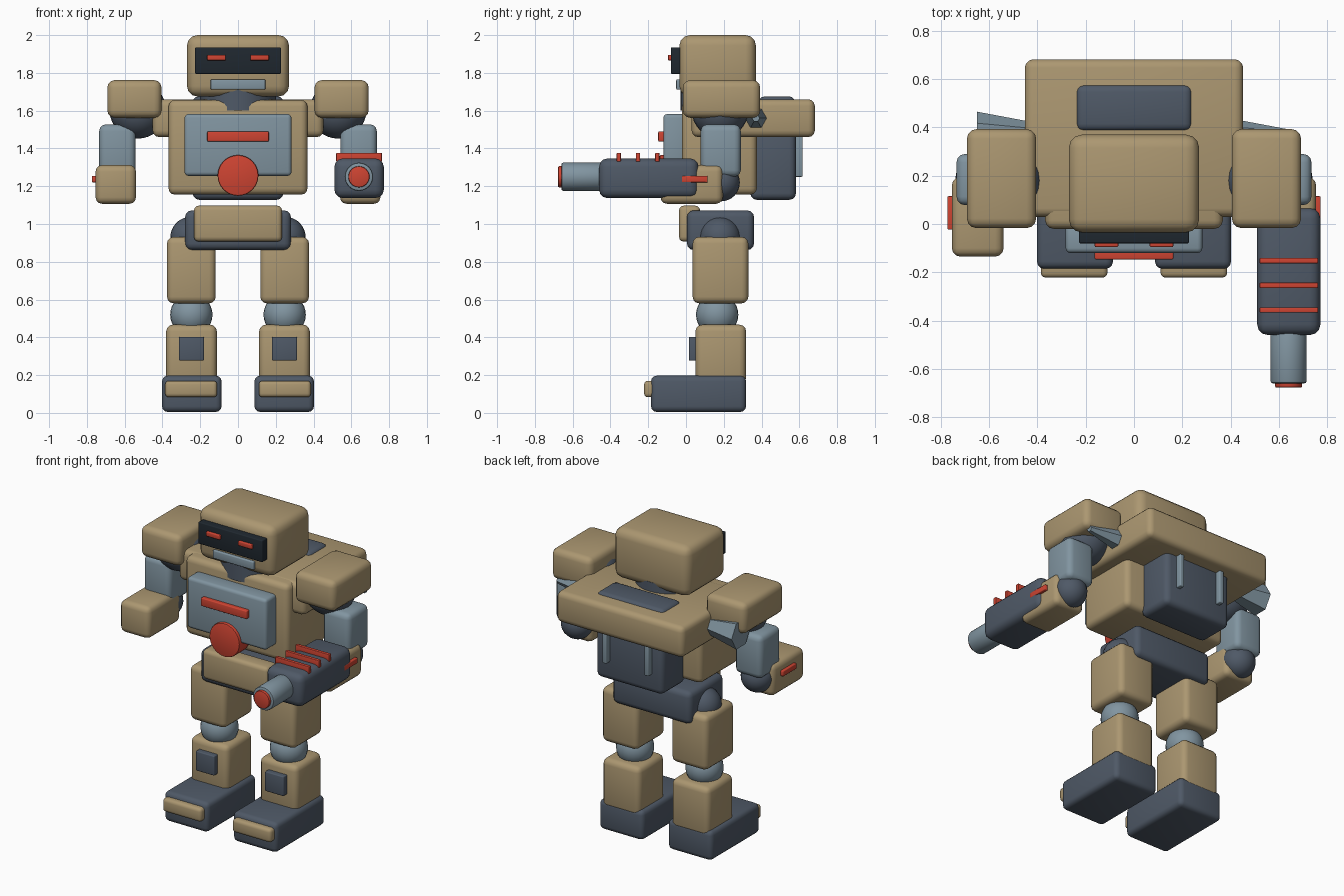
import bpy, bmesh, math
from mathutils import Matrix

if "Cube" in bpy.data.objects:
    bpy.data.objects.remove(bpy.data.objects["Cube"])


def material(name, rgb):
    m = bpy.data.materials.new(name)
    m.diffuse_color = (*rgb, 1)
    m.use_nodes = True
    m.node_tree.nodes["Principled BSDF"].inputs["Base Color"].default_value = m.diffuse_color
    return m


TAN = material("tan armour", (0.41, 0.31, 0.165))
SLATE = material("dark slate", (0.078, 0.10, 0.135))
STEEL = material("light steel", (0.22, 0.30, 0.355))
RED = material("signal red", (0.62, 0.058, 0.032))
BLACK = material("visor black", (0.014, 0.021, 0.029))


def finish(name, bm, mat, smooth=True):
    me = bpy.data.meshes.new(name)
    bm.normal_update()
    bm.to_mesh(me)
    bm.free()
    ob = bpy.data.objects.new(name, me)
    bpy.context.collection.objects.link(ob)
    me.materials.append(mat)
    if smooth:
        bpy.ops.object.select_all(action='DESELECT')
        ob.select_set(True)
        bpy.context.view_layer.objects.active = ob
        bpy.ops.object.shade_smooth_by_angle(angle=math.radians(35))
    return ob


def box(name, mat, x, y, z, bevel=0.0):
    """Rounded box given by its (min, max) range on each axis."""
    bm = bmesh.new()
    bmesh.ops.create_cube(bm, size=1)
    for v in bm.verts:
        for i, (lo, hi) in enumerate((x, y, z)):
            v.co[i] = lo if v.co[i] < 0 else hi
    if bevel:
        bmesh.ops.bevel(bm, geom=bm.edges[:], offset=bevel, segments=3,
                        profile=0.5, affect='EDGES', clamp_overlap=True)
    return finish(name, bm, mat)


def ball(name, mat, centre, r):
    bm = bmesh.new()
    bmesh.ops.create_uvsphere(bm, u_segments=24, v_segments=16, radius=r,
                              matrix=Matrix.Translation(centre))
    return finish(name, bm, mat)


def rod(name, mat, axis, centre, r1, r2, length, sides=32, bevel=0.0):
    """Cylinder or cone along an axis, r1 at the low end, r2 at the high end."""
    rot = {'X': Matrix.Rotation(math.pi / 2, 4, 'Y'),
           'Y': Matrix.Rotation(-math.pi / 2, 4, 'X'),
           'Z': Matrix.Identity(4)}[axis]
    bm = bmesh.new()
    bmesh.ops.create_cone(bm, cap_ends=True, segments=sides, radius1=r1, radius2=r2,
                          depth=length, matrix=Matrix.Translation(centre) @ rot)
    if bevel:
        rims = [e for e in bm.edges if any(len(f.verts) > 4 for f in e.link_faces)]
        bmesh.ops.bevel(bm, geom=rims, offset=bevel, segments=2, profile=0.5,
                        affect='EDGES')
    return finish(name, bm, mat, smooth=sides > 8)


def side_box(name, mat, s, x, y, z, bevel=0.0):
    """Box on one side of the body; x is measured outward."""
    label = "left_" if s < 0 else "right_"
    return box(label + name, mat, sorted((s * x[0], s * x[1])), y, z, bevel)


# Head
box("head", TAN, (-0.27, 0.27), (-0.035, 0.37), (1.675, 2.0), 0.055)
box("visor", BLACK, (-0.228, 0.228), (-0.08, 0.0), (1.795, 1.935), 0.006)
box("mouth", STEEL, (-0.145, 0.145), (-0.052, 0.0), (1.712, 1.765), 0.006)
rod("neck", SLATE, 'Z', (0, 0.17, 1.66), 0.2, 0.2, 0.12)

# Torso and chest
box("torso", TAN, (-0.368, 0.368), (-0.02, 0.375), (1.155, 1.657), 0.035)
box("chest_plate", STEEL, (-0.283, 0.283), (-0.12, 0.0), (1.255, 1.582), 0.02)
box("chest_bar", RED, (-0.163, 0.163), (-0.147, -0.1), (1.437, 1.49), 0.006)
rod("chest_disc", RED, 'Y', (0, -0.085, 1.257), 0.108, 0.108, 0.11, bevel=0.008)

# Back slab, hatch and pack
box("back_slab", TAN, (-0.452, 0.452), (0.03, 0.682), (1.46, 1.66), 0.035)
box("back_hatch", SLATE, (-0.24, 0.24), (0.385, 0.577), (1.58, 1.675), 0.03)
box("back_pack", SLATE, (-0.24, 0.24), (0.34, 0.582), (1.128, 1.5), 0.035)

# Pelvis
box("pelvis", SLATE, (-0.28, 0.28), (0.005, 0.36), (0.862, 1.072), 0.035)
box("belt_plate", TAN, (-0.233, 0.233), (-0.037, 0.075), (0.907, 1.097), 0.025)

for s in (-1, 1):
    label = "left_" if s < 0 else "right_"
    # Face and back details
    side_box("eye", RED, s, (0.065, 0.163), (-0.095, -0.07), (1.866, 1.896), 0.005)
    side_box("pack_rail", STEEL, s, (0.135, 0.165), (0.57, 0.618), (1.25, 1.475), 0.006)

    # Leg
    ball(label + "hip_joint", SLATE, (s * 0.25, 0.18, 0.93), 0.108)
    side_box("thigh", TAN, s, (0.118, 0.376), (0.035, 0.33), (0.58, 0.932), 0.035)
    ball(label + "knee_joint", STEEL, (s * 0.247, 0.165, 0.52), 0.112)
    side_box("shin", TAN, s, (0.112, 0.38), (0.05, 0.318), (0.15, 0.467), 0.035)
    side_box("shin_plate", SLATE, s, (0.18, 0.313), (0.015, 0.08), (0.277, 0.403), 0.006)
    side_box("foot", SLATE, s, (0.087, 0.402), (-0.185, 0.318), (0.005, 0.197), 0.03)
    side_box("toe_cap", TAN, s, (0.11, 0.386), (-0.222, -0.1), (0.083, 0.17), 0.02)

    # Arm
    side_box("shoulder_pad", TAN, s, (0.405, 0.692), (-0.017, 0.393), (1.562, 1.762), 0.04)
    ball(label + "shoulder_joint", SLATE, (s * 0.53, 0.18, 1.602), 0.15)
    side_box("upper_arm", STEEL, s, (0.542, 0.735), (0.078, 0.29), (1.25, 1.527), 0.035)
    ball(label + "elbow_joint", SLATE, (s * 0.64, 0.185, 1.22), 0.1)
    side_box("forearm", TAN, s, (0.54, 0.754), (-0.135, 0.195), (1.107, 1.312), 0.035)
    side_box("forearm_stripe", RED, s, (0.74, 0.773), (-0.023, 0.115), (1.22, 1.255), 0.005)

    # Faceted shoulder cone, both tapering the same way
    rod(label + "shoulder_cone", STEEL, 'X', (s * 0.45, 0.37, 1.56),
        0.095, 0.02, 0.4, sides=6)

# Arm cannon
box("cannon_body", SLATE, (0.51, 0.772), (-0.46, 0.067), (1.137, 1.347), 0.045)
rod("cannon_barrel", STEEL, 'Y', (0.64, -0.545, 1.25), 0.075, 0.075, 0.23, bevel=0.01)
rod("cannon_muzzle", RED, 'Y', (0.64, -0.655, 1.25), 0.056, 0.056, 0.045, bevel=0.006)
for i in range(3):
    y = -0.152 - 0.102 * i
    box(f"cannon_bar_{i + 1}", RED, (0.52, 0.762), (y - 0.011, y + 0.011),
        (1.33, 1.377), 0.004)
